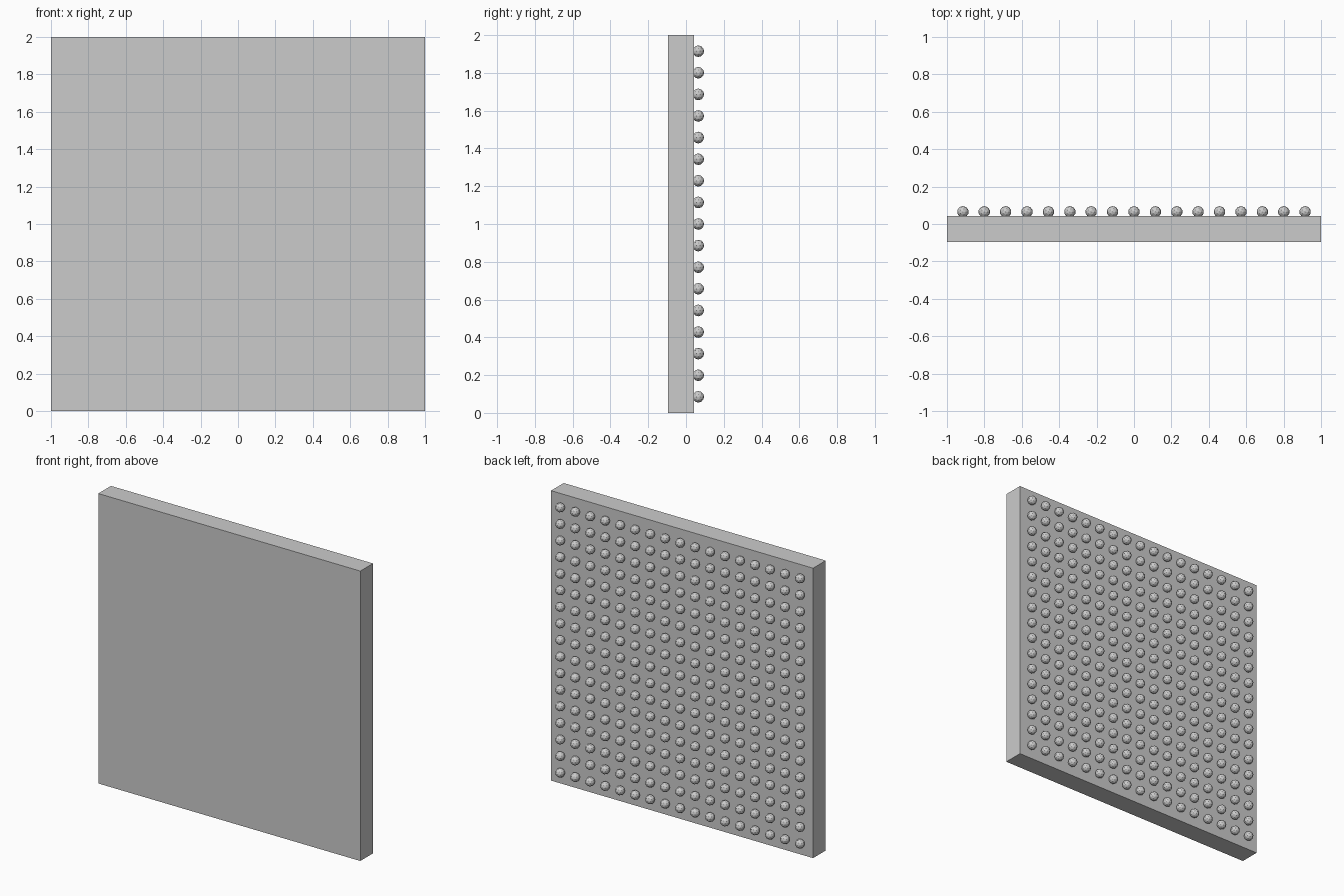
import bpy
import bmesh
from mathutils import Matrix

if "Cube" in bpy.data.objects:
    bpy.data.objects.remove(bpy.data.objects["Cube"])

BACK_Y, FRONT_Y = 0.043, -0.095
COUNT, REACH = 17, 0.915
RADIUS, KNOB_Y = 0.031, 0.065


def make_object(name, bm):
    mesh = bpy.data.meshes.new(name)
    bm.to_mesh(mesh)
    bm.free()
    obj = bpy.data.objects.new(name, mesh)
    bpy.context.collection.objects.link(obj)
    return obj


# Square slab standing upright
bm = bmesh.new()
bmesh.ops.create_cube(bm, size=1, matrix=Matrix.Translation((0, (BACK_Y + FRONT_Y) / 2, 1))
                      @ Matrix.Diagonal((2, BACK_Y - FRONT_Y, 2, 1)))
make_object("panel", bm)

# Grid of low-poly studs sunk slightly into the back face
bm = bmesh.new()
step = 2 * REACH / (COUNT - 1)
for row in range(COUNT):
    for col in range(COUNT):
        place = Matrix.Translation((-REACH + col * step, KNOB_Y, 1 - REACH + row * step))
        bmesh.ops.create_icosphere(bm, subdivisions=2, radius=RADIUS, matrix=place)
make_object("back_studs", bm)
